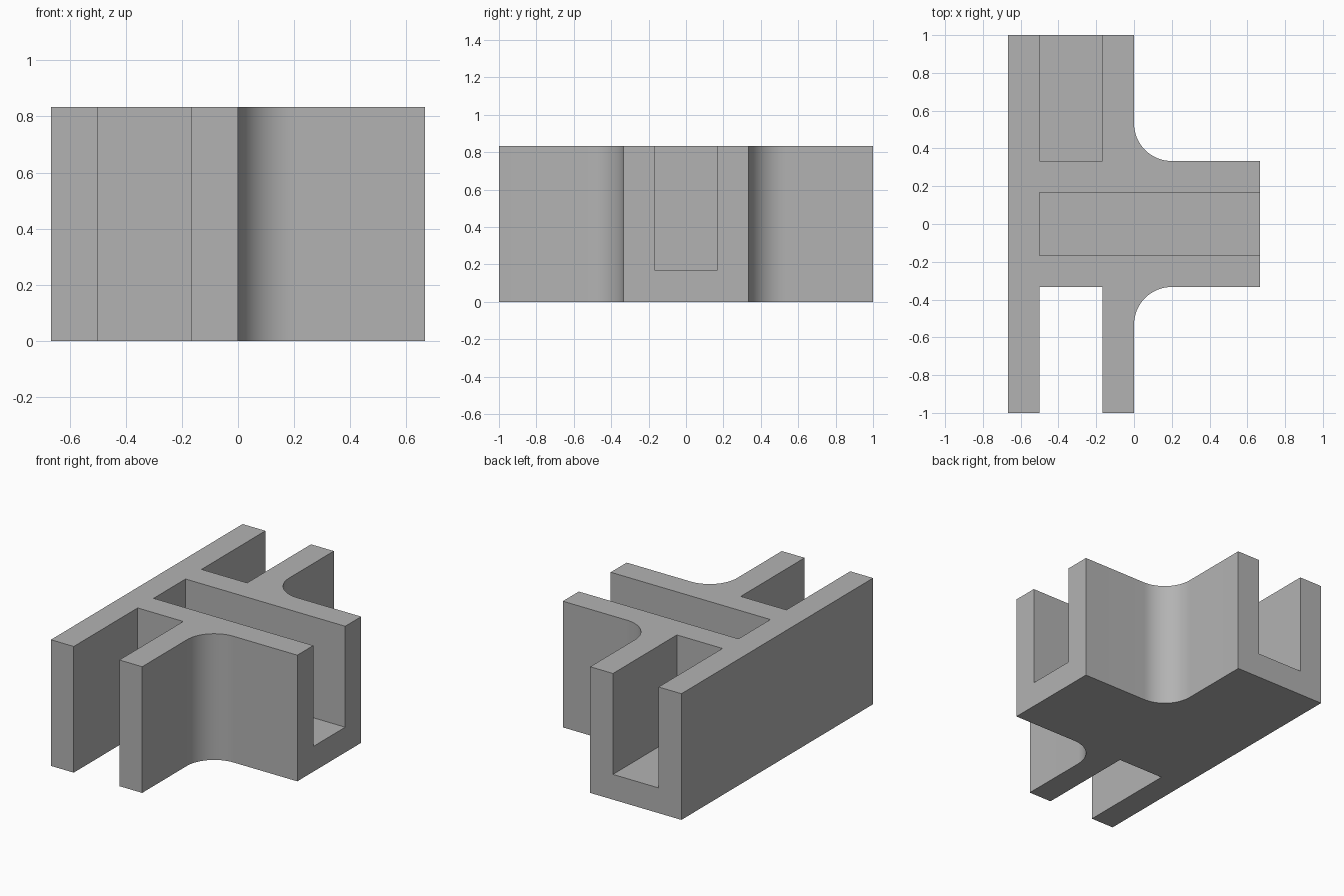
import bpy, bmesh
from math import sin, cos, pi

cube = bpy.data.objects.get("Cube")
if cube:
    bpy.data.objects.remove(cube, do_unlink=True)

U = 1 / 6        # wall thickness
HEIGHT = 5 * U
FILLET = 0.2
STEPS = 16

grey = bpy.data.materials.new("plain grey")
grey.use_nodes = True
grey.diffuse_color = (0.45, 0.45, 0.45, 1)
grey.node_tree.nodes["Principled BSDF"].inputs["Base Color"].default_value = grey.diffuse_color


def prism(name, outline, bottom, top):
    """Extrude a closed plan outline between two heights."""
    bm = bmesh.new()
    face = bm.faces.new([bm.verts.new((x, y, bottom)) for x, y in outline])
    ext = bmesh.ops.extrude_face_region(bm, geom=[face])
    verts = [g for g in ext["geom"] if isinstance(g, bmesh.types.BMVert)]
    bmesh.ops.translate(bm, verts=verts, vec=(0, 0, top - bottom))
    bmesh.ops.recalc_face_normals(bm, faces=bm.faces)
    mesh = bpy.data.meshes.new(name)
    bm.to_mesh(mesh)
    bm.free()
    mesh.materials.append(grey)
    obj = bpy.data.objects.new(name, mesh)
    bpy.context.collection.objects.link(obj)
    return obj


def slot(name, x0, x1, y0, y1, bottom):
    return prism(name, [(x0, y0), (x1, y0), (x1, y1), (x0, y1)], bottom, HEIGHT + U)


# T-shaped body with filleted inner corners, mirrored front to back
half = [(4 * U, 2 * U)]
for i in range(STEPS + 1):
    a = pi / 2 * i / STEPS
    half.append((FILLET * (1 - sin(a)), 2 * U + FILLET * (1 - cos(a))))
half += [(0, 1), (-4 * U, 1)]
outline = half + [(x, -y) for x, y in reversed(half)]
body = prism("t_connector_body", outline, 0, HEIGHT)

# Front slot runs right through; back and side slots keep a floor
cutters = [
    slot("front_slot_cutter", -3 * U, -U, -1.2, -2 * U, -U),
    slot("back_slot_cutter", -3 * U, -U, 2 * U, 1.2, U),
    slot("side_slot_cutter", -3 * U, 1, -U, U, U),
]
bpy.context.view_layer.objects.active = body
for cutter in cutters:
    cutter.hide_render = True
    mod = body.modifiers.new(cutter.name, "BOOLEAN")
    mod.operation = "DIFFERENCE"
    mod.solver = "EXACT"
    mod.object = cutter
    bpy.ops.object.modifier_apply(modifier=mod.name)
    bpy.data.objects.remove(cutter, do_unlink=True)

# Smooth fillets, crisp edges elsewhere
bpy.ops.object.select_all(action="DESELECT")
body.select_set(True)
bpy.ops.object.shade_smooth_by_angle(angle=pi / 6)
